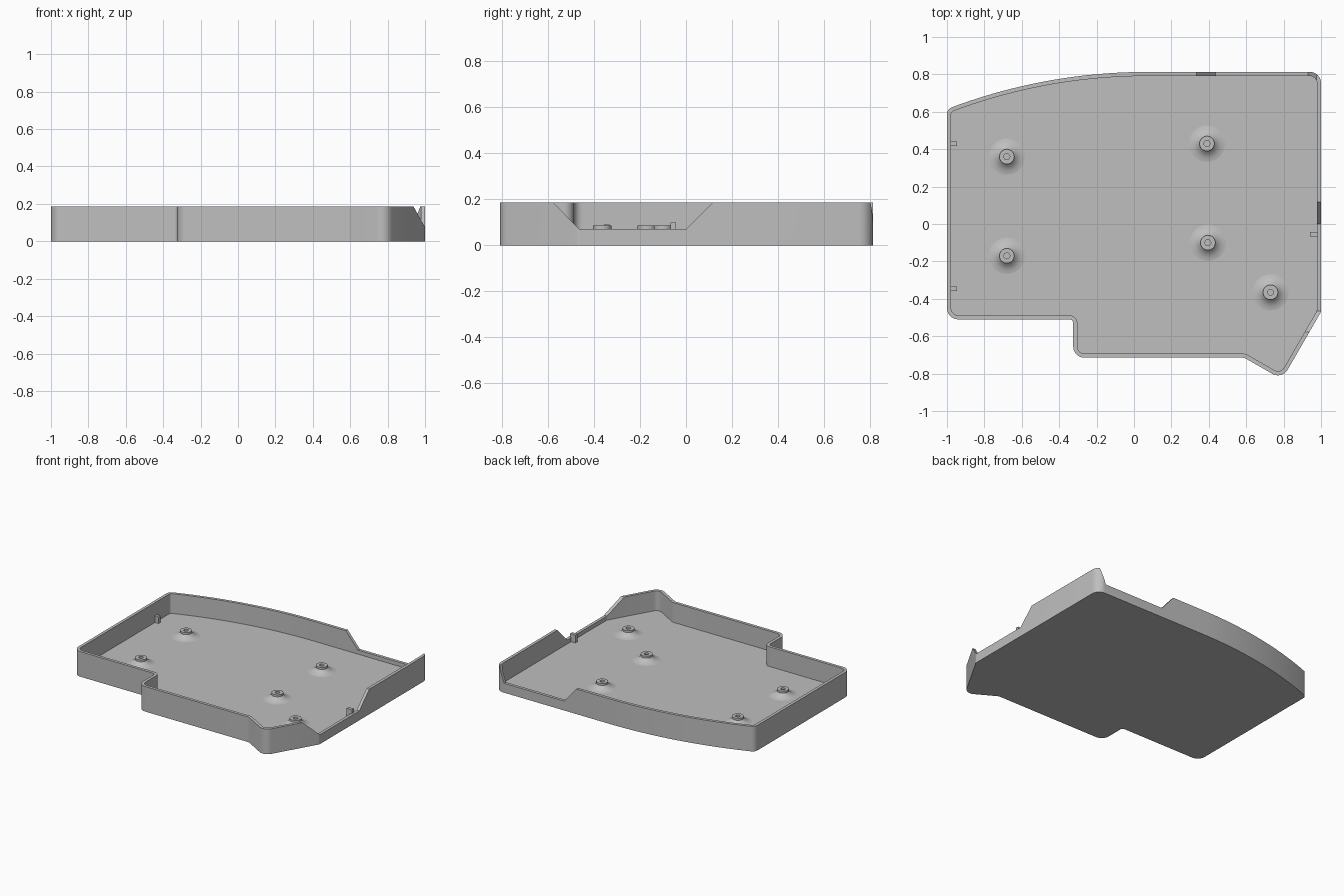
import bpy, bmesh, math
from mathutils import Vector

if "Cube" in bpy.data.objects:
    bpy.data.objects.remove(bpy.data.objects["Cube"])

HEIGHT, FLOOR, WALL = 0.187, 0.04, 0.022

grey = bpy.data.materials.new("light_grey")
grey.diffuse_color = (0.52, 0.52, 0.52, 1)
grey.use_nodes = True
grey.node_tree.nodes["Principled BSDF"].inputs["Base Color"].default_value = grey.diffuse_color


def finish(name, bm, smooth=True):
    bmesh.ops.recalc_face_normals(bm, faces=bm.faces)
    me = bpy.data.meshes.new(name)
    bm.to_mesh(me)
    bm.free()
    ob = bpy.data.objects.new(name, me)
    bpy.context.collection.objects.link(ob)
    me.materials.append(grey)
    if smooth:
        shade(ob)
    return ob


def shade(ob):
    bpy.ops.object.select_all(action='DESELECT')
    ob.select_set(True)
    bpy.context.view_layer.objects.active = ob
    bpy.ops.object.shade_smooth_by_angle(angle=math.radians(30))


def fillet(prev, corner, nxt, r, steps=8):
    """Points of a rounded corner."""
    a, b = (prev - corner).normalized(), (nxt - corner).normalized()
    half = a.angle(b) / 2
    t = r / math.tan(half)
    centre = corner + (a + b).normalized() * (r / math.sin(half))
    u, v = corner + a * t - centre, corner + b * t - centre
    sweep = u.angle(v)
    return [centre + (u * math.sin((1 - i / steps) * sweep) + v * math.sin(i / steps * sweep))
            / math.sin(sweep) for i in range(steps + 1)]


def offset(pts, d):
    """Mitred inward offset of a counter-clockwise loop."""
    out = []
    for i, p in enumerate(pts):
        e1 = (p - pts[i - 1]).normalized()
        e2 = (pts[(i + 1) % len(pts)] - p).normalized()
        n1, n2 = Vector((-e1.y, e1.x)), Vector((-e2.y, e2.x))
        out.append(p + (n1 + n2) * d / (1 + n1.dot(n2)))
    return out


def prism(name, pts, direction):
    bm = bmesh.new()
    f = bm.faces.new([bm.verts.new(p) for p in pts])
    ext = bmesh.ops.extrude_face_region(bm, geom=[f])
    bmesh.ops.translate(bm, vec=direction,
                        verts=[v for v in ext["geom"] if isinstance(v, bmesh.types.BMVert)])
    return finish(name, bm, False)


# Plan outline: x, y, corner radius (counter-clockwise)
corners = [(-1, -0.51, 0.06), (-0.325, -0.51, 0.02), (-0.325, -0.715, 0.06),
           (0.59, -0.715, 0.03), (0.7915, -0.831, 0.06), (1, -0.47, 0.03),
           (1, 0.813, 0.06)]
# Bowed back edge, ending at the back left corner
R, X0 = 2.98, 0.07


def bow(x):
    return Vector((x, 0.813 - R + math.sqrt(R * R - (x - X0) ** 2)))


arc = [bow(X0 - 1.02 * i / 28) for i in range(29)]
path = [Vector(c[:2]) for c in corners]
back_left = bow(-1)
outline = []
for i, c in enumerate(corners):
    prev = path[i - 1] if i else back_left
    nxt = path[i + 1] if i + 1 < len(path) else arc[0]
    outline += fillet(prev, path[i], nxt, c[2])
outline += arc + fillet(arc[-1], back_left, path[0], 0.04)

# Tray shell
bm = bmesh.new()
inner = offset(outline, WALL)
rings = [[bm.verts.new((p.x, p.y, z)) for p in loop] for loop, z in
         ((outline, 0), (outline, HEIGHT), (inner, HEIGHT), (inner, FLOOR))]
n = len(outline)
for lo, hi in zip(rings, rings[1:]):
    for i in range(n):
        j = (i + 1) % n
        bm.faces.new((lo[i], lo[j], hi[j], hi[i]))
bm.faces.new(rings[0])
bm.faces.new(rings[-1])
tray = finish("tray", bm, False)

# Wall cut-outs on the right and back
right_cut = prism("right_cutter", [(0.85, -0.595, 0.205), (0.85, -0.465, 0.07),
                                   (0.85, 0.0, 0.07), (0.85, 0.135, 0.205)], (0.3, 0, 0))
back_cut = prism("back_cutter", [(0.32, 0.765, 0.205), (0.435, 0.765, 0.07),
                                 (0.93, 0.765, 0.07), (0.982, 0.765, 0.205)], (0, 0.15, 0))
bpy.context.view_layer.objects.active = tray
for cutter in (right_cut, back_cut):
    m = tray.modifiers.new("cut", 'BOOLEAN')
    m.operation, m.solver, m.object = 'DIFFERENCE', 'EXACT', cutter
    bpy.ops.object.modifier_apply(modifier=m.name)
    bpy.data.objects.remove(cutter)
shade(tray)

# Screw bosses: flared foot, short post and blind hole
profile = [(0.1, 0.0395), (0.085, 0.042), (0.07, 0.047), (0.057, 0.054), (0.046, 0.064),
           (0.04, 0.07), (0.04, 0.085), (0.016, 0.085), (0.016, 0.05)]
SEG = 32
for k, (x, y) in enumerate([(-0.68, 0.36), (0.39, 0.43), (-0.68, -0.17),
                            (0.395, -0.1), (0.73, -0.365)]):
    bm = bmesh.new()
    loops = [[bm.verts.new((x + r * math.cos(s * math.tau / SEG),
                            y + r * math.sin(s * math.tau / SEG), z)) for s in range(SEG)]
             for r, z in profile]
    for a, b in zip(loops, loops[1:]):
        for s in range(SEG):
            t = (s + 1) % SEG
            bm.faces.new((a[s], a[t], b[t], b[s]))
    bm.faces.new(loops[0])
    bm.faces.new(loops[-1])
    finish(f"screw_boss_{k + 1}", bm)

# Small locating pegs along the side walls
for k, (x0, x1, y, top) in enumerate([(-0.985, -0.947, 0.43, 0.09), (-0.985, -0.947, -0.345, 0.09),
                                      (0.942, 0.985, -0.055, 0.1)]):
    w = 0.012
    prism(f"locating_peg_{k + 1}", [(x0, y - w, FLOOR - 0.005), (x1, y - w, FLOOR - 0.005),
                                    (x1, y + w, FLOOR - 0.005), (x0, y + w, FLOOR - 0.005)],
          (0, 0, top - FLOOR + 0.005))
